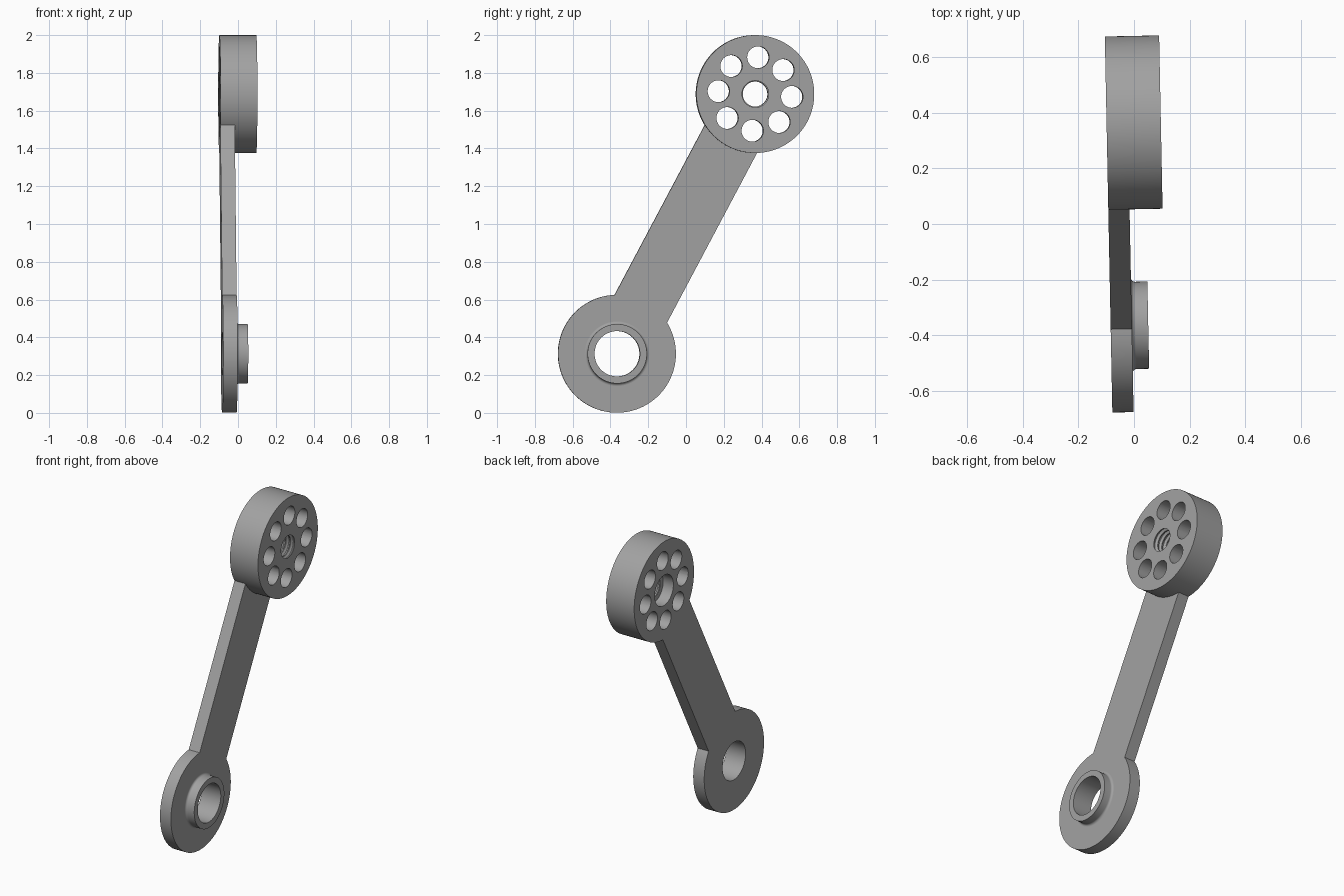
import bpy, bmesh, math
from mathutils import Matrix

if "Cube" in bpy.data.objects:
    bpy.data.objects.remove(bpy.data.objects["Cube"])

R = 0.312                        # radius of both round ends
LOW, TOP = (-0.365, 0.313), (0.365, 1.688)   # (y, z) centres
BACK, PLATE, DRUM, BOSS = -0.0915, -0.015, 0.104, 0.044   # x levels
HALF = 0.157                     # half width of the arm
TILT = Matrix.Rotation(0.02, 4, 'Z')
AXIS = math.atan2(TOP[1] - LOW[1], TOP[0] - LOW[0])

grey = bpy.data.materials.new("mid_grey")
grey.diffuse_color = (0.36, 0.36, 0.36, 1)
grey.use_nodes = True
grey.node_tree.nodes["Principled BSDF"].inputs["Base Color"].default_value = grey.diffuse_color


def lathe(bm, profile, centre, n=96):
    """Revolve a closed (x, radius) profile around an axis along x."""
    rings = []
    for i in range(n):
        a = 2 * math.pi * i / n
        rings.append([bm.verts.new((x, centre[0] + r * math.cos(a), centre[1] + r * math.sin(a)))
                      for x, r in profile])
    m = len(profile)
    for i in range(n):
        p, q = rings[i], rings[(i + 1) % n]
        for j in range(m):
            k = (j + 1) % m
            if profile[j][1] or profile[k][1]:
                bm.faces.new((p[j], p[k], q[k], q[j]))


def cylinder(x0, x1, r):
    return [(x0, 0), (x0, r), (x1, r), (x1, 0)]


def finish(bm, name):
    bmesh.ops.remove_doubles(bm, verts=bm.verts, dist=1e-5)
    bmesh.ops.recalc_face_normals(bm, faces=bm.faces)
    bm.transform(TILT)
    mesh = bpy.data.meshes.new(name)
    bm.to_mesh(mesh)
    bm.free()
    mesh.materials.append(grey)
    ob = bpy.data.objects.new(name, mesh)
    bpy.context.collection.objects.link(ob)
    return ob


def activate(ob):
    bpy.ops.object.select_all(action='DESELECT')
    ob.select_set(True)
    bpy.context.view_layer.objects.active = ob


def cut(ob, cutter):
    mod = ob.modifiers.new("holes", 'BOOLEAN')
    mod.operation, mod.solver, mod.object = 'DIFFERENCE', 'EXACT', cutter
    activate(ob)
    bpy.ops.object.modifier_apply(modifier=mod.name)
    bpy.data.objects.remove(cutter)


def arc(centre, r, a0, a1, n):
    return [(centre[0] + r * math.cos(a0 + (a1 - a0) * i / n),
             centre[1] + r * math.sin(a0 + (a1 - a0) * i / n)) for i in range(n + 1)]


# Flat arm: round lower end, straight sides, hollow end fitting the drum
half_angle = math.asin(HALF / R)
outline = arc(LOW, R, AXIS + half_angle, AXIS + 2 * math.pi - half_angle, 90)
outline += arc(TOP, R - 0.0005, AXIS + math.pi + half_angle, AXIS + math.pi - half_angle, 20)
bm = bmesh.new()
face = bm.faces.new([bm.verts.new((BACK, y, z)) for y, z in outline])
ext = bmesh.ops.extrude_face_region(bm, geom=[face])
bmesh.ops.translate(bm, vec=(PLATE - BACK, 0, 0),
                    verts=[v for v in ext["geom"] if isinstance(v, bmesh.types.BMVert)])
arm = finish(bm, "arm")
bm = bmesh.new()
lathe(bm, cylinder(-0.2, 0.2, 0.12), LOW)
cut(arm, finish(bm, "arm_bore_cutter"))

# Raised collar around the lower bore, with a small fillet at its foot
f = 0.014
fillet = [(PLATE + f - f * math.cos(t), 0.157 + f - f * math.sin(t))
          for t in (math.pi / 2 * i / 6 for i in range(7))]
bm = bmesh.new()
lathe(bm, [(PLATE, 0.12)] + fillet + [(BOSS, 0.157), (BOSS, 0.12)], LOW)
collar = finish(bm, "collar")

# Drum with a ring of eight holes and a stepped, threaded centre bore
bm = bmesh.new()
lathe(bm, cylinder(BACK, DRUM, R), TOP, 128)
drum = finish(bm, "drum")
bm = bmesh.new()
for i in range(8):
    a = math.radians(85.6 + 45 * i)
    lathe(bm, cylinder(-0.2, 0.2, 0.058),
          (TOP[0] + 0.195 * math.cos(a), TOP[1] + 0.195 * math.sin(a)), 48)
step, pitch = -0.02, 0.031
thread = []
for i in range(4):
    x = step + pitch * i
    thread += [(x, 0.066), (x + 0.006, 0.066), (x + 0.015, 0.08), (x + 0.021, 0.08)]
lathe(bm, [(-0.2, 0), (-0.2, 0.097), (step, 0.097)] + thread
      + [(DRUM + 0.005, 0.066), (0.2, 0.066), (0.2, 0)], TOP, 64)
cut(drum, finish(bm, "drum_hole_cutter"))

for ob in (arm, collar, drum):
    activate(ob)
    bpy.ops.object.shade_smooth_by_angle(angle=math.radians(30))
